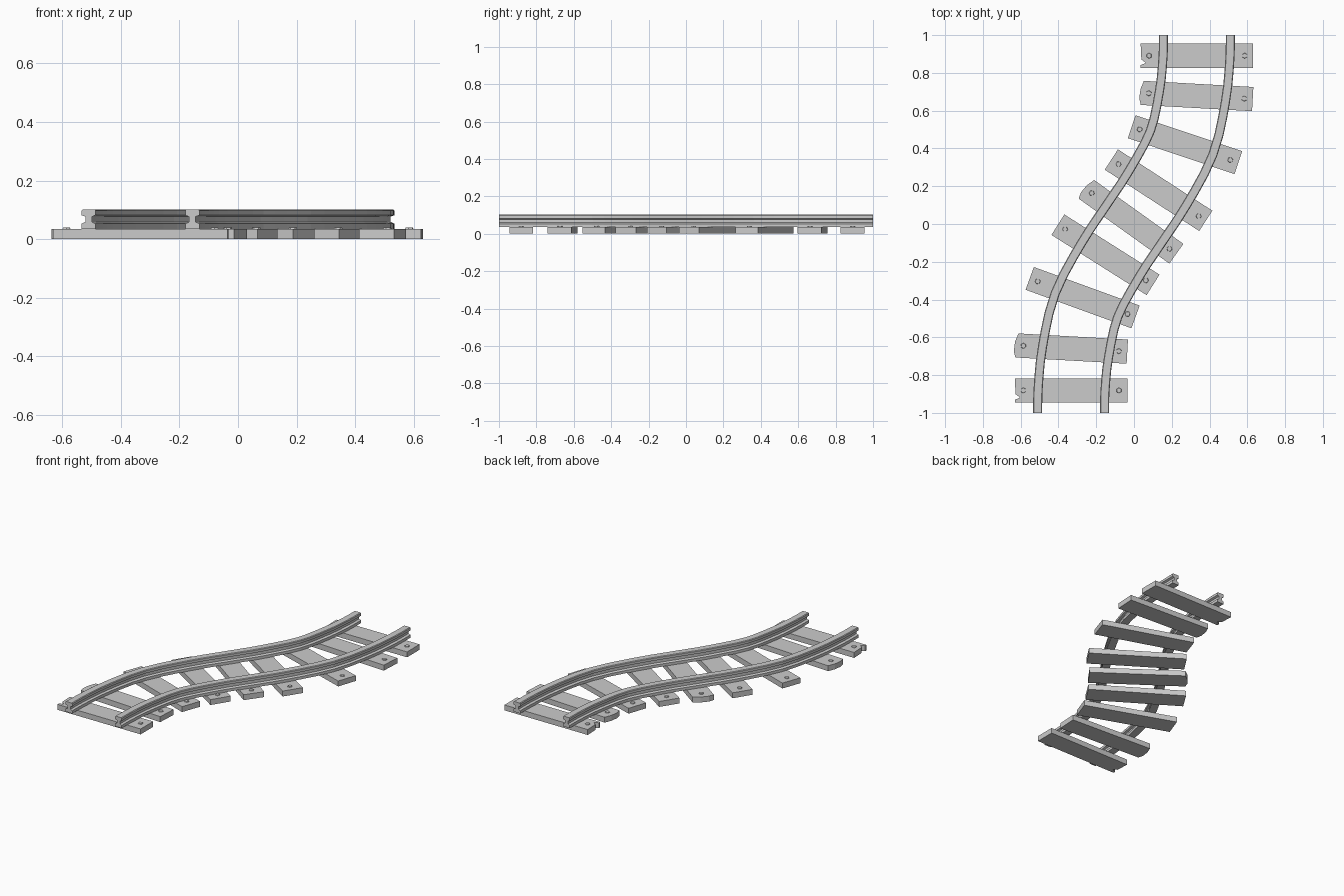
import bpy, bmesh, math
from mathutils import Vector, Matrix

if "Cube" in bpy.data.objects:
    bpy.data.objects.remove(bpy.data.objects["Cube"])


def finish(bm, name):
    bmesh.ops.recalc_face_normals(bm, faces=bm.faces)
    me = bpy.data.meshes.new(name)
    bm.to_mesh(me)
    bm.free()
    ob = bpy.data.objects.new(name, me)
    bpy.context.collection.objects.link(ob)
    return ob


# Centreline of the S-bend: one half, mirrored through the origin
half = [(0.333, 1.0), (0.330, 0.87), (0.310, 0.68), (0.252, 0.43), (0.122, 0.185)]
ctrl = [Vector((-x, -y)) for x, y in half] + [Vector((0, 0))] + [Vector(p) for p in reversed(half)]
ctrl = [ctrl[0] - Vector((0, 0.13))] + ctrl + [ctrl[-1] + Vector((0, 0.13))]


def sample_path(steps=3):
    out = []
    for i in range(1, len(ctrl) - 2):
        p0, p1, p2, p3 = ctrl[i - 1:i + 3]
        m1, m2 = (p2 - p0) / 2, (p3 - p1) / 2
        last = i == len(ctrl) - 3
        for k in range(steps + (1 if last else 0)):
            t = k / steps
            p = ((2*t**3 - 3*t**2 + 1) * p1 + (t**3 - 2*t**2 + t) * m1
                 + (-2*t**3 + 3*t**2) * p2 + (t**3 - t**2) * m2)
            d = ((6*t*t - 6*t) * (p1 - p2) + (3*t*t - 4*t + 1) * m1 + (3*t*t - 2*t) * m2)
            out.append((p, d.normalized()))
    # square-cut ends
    out[0] = (out[0][0], Vector((0, 1)))
    out[-1] = (out[-1][0], Vector((0, 1)))
    return out


# I-shaped rail section (half), swept along the offset path
side = [(0.024, 0.035), (0.024, 0.053), (0.011, 0.059), (0.011, 0.077),
        (0.024, 0.082), (0.024, 0.098), (0.020, 0.102)]
section = side + [(-u, z) for u, z in reversed(side)]


def rail(name, offset):
    bm = bmesh.new()
    rings = []
    for p, d in sample_path():
        n = Vector((d.y, -d.x))
        ring = []
        for u, z in section:
            q = p + n * (offset + u)
            ring.append(bm.verts.new((q.x, q.y, z)))
        rings.append(ring)
    m = len(section)
    for a, b in zip(rings, rings[1:]):
        for j in range(m):
            k = (j + 1) % m
            bm.faces.new((a[j], a[k], b[k], b[j]))
    bm.faces.new(rings[0])
    bm.faces.new(rings[-1])
    finish(bm, name)


rail("left_rail", -0.177)
rail("right_rail", 0.177)

# Worn left ends of the sleepers: (x inset, y) from bottom to top
L, W, H = 0.298, 0.064, 0.035
ends = {
    "plain": [(0, -W), (0, W)],
    "notch": [(0, -W), (0, -0.05), (0.028, -0.038), (0.004, -0.02), (0, W)],
    "chip": [(0.006, -W), (-0.004, -0.03), (0, 0.02), (0.015, W)],
}


def sleeper(name, x, y, tilt, kind):
    bm = bmesh.new()
    outline = [(-L + a, b) for a, b in reversed(ends[kind])] + [(L, -W), (L, W)]
    face = bm.faces.new([bm.verts.new((a, b, 0)) for a, b in outline])
    ext = bmesh.ops.extrude_face_region(bm, geom=[face], use_keep_orig=True)
    bmesh.ops.translate(bm, vec=(0, 0, H), verts=[v for v in ext["geom"] if isinstance(v, bmesh.types.BMVert)])
    place = Matrix.Translation((x, y, 0)) @ Matrix.Rotation(-math.radians(tilt), 4, 'Z')
    finish(bm, name).matrix_world = place
    # bolt heads outside the rails
    bm = bmesh.new()
    for s in (-1, 1):
        bmesh.ops.create_cone(bm, cap_ends=True, segments=6, radius1=0.016, radius2=0.013,
                              depth=0.008, matrix=Matrix.Translation((s * 0.253, 0, H + 0.001)))
    finish(bm, name + "_bolts").matrix_world = place


layout = [
    (0.333, 0.891, 0, "notch"), (0.331, 0.678, 3.2, "chip"), (0.270, 0.420, 18.6, "plain"),
    (0.130, 0.179, 33, "plain"), (-0.018, 0.016, 35.6, "chip"), (-0.151, -0.163, 32.3, "plain"),
    (-0.272, -0.390, 20, "plain"), (-0.333, -0.659, 3.2, "chip"), (-0.333, -0.881, 0, "notch"),
]
for i, spec in enumerate(layout):
    sleeper(f"sleeper_{i + 1}", *spec)
